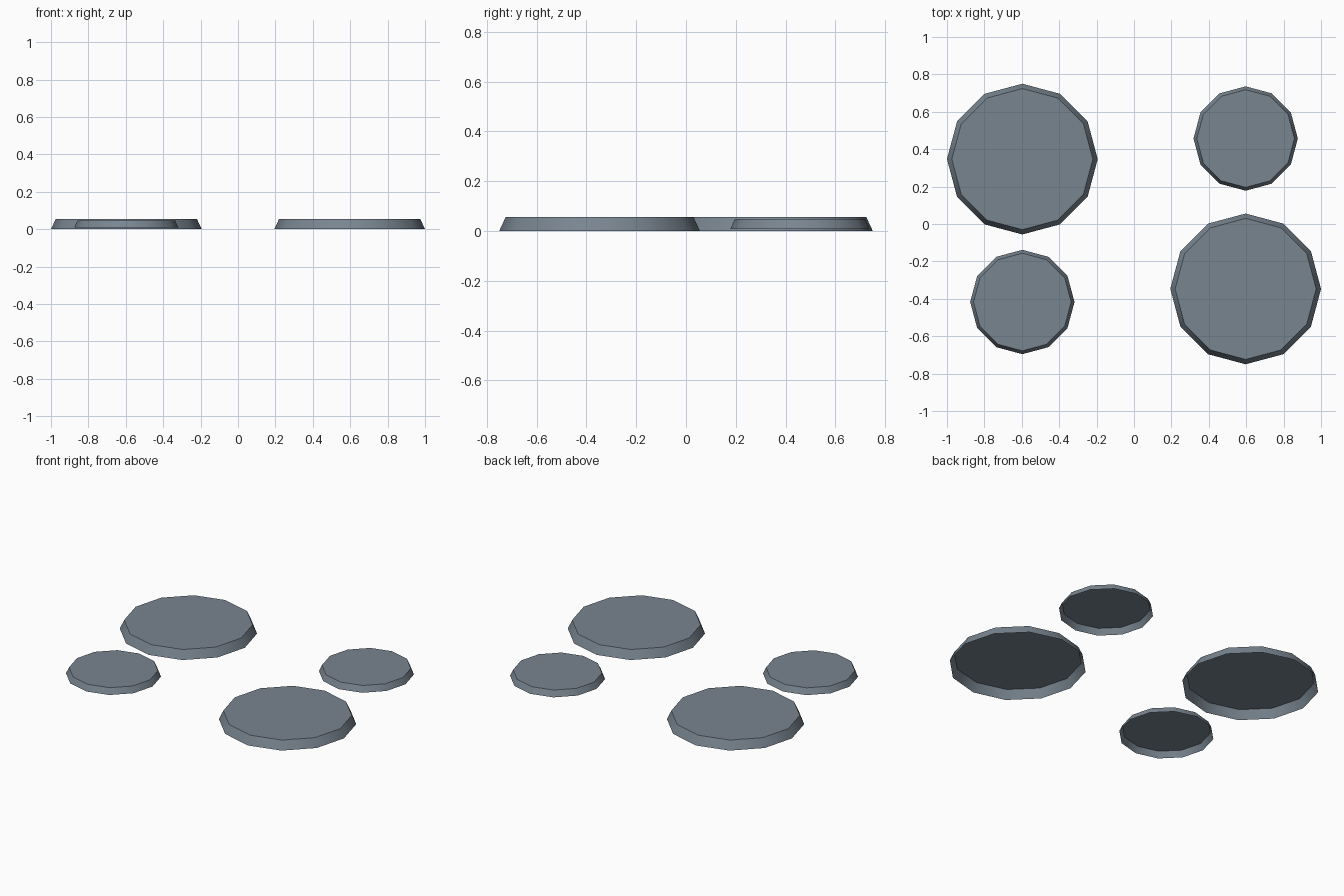
import bpy, bmesh, math

if "Cube" in bpy.data.objects:
    bpy.data.objects.remove(bpy.data.objects["Cube"])

stone = bpy.data.materials.new("slate grey")
stone.diffuse_color = (0.19, 0.235, 0.28, 1)
stone.use_nodes = True
stone.node_tree.nodes["Principled BSDF"].inputs["Base Color"].default_value = stone.diffuse_color

HEIGHT, RADIUS, TOP = 0.056, 0.403, 0.377


def stepping_stone(name, x, y, scale):
    """Twelve-sided tapered disc, open underneath, smooth round the rim."""
    bpy.ops.mesh.primitive_cone_add(
        vertices=12, radius1=RADIUS * scale, radius2=TOP * scale,
        depth=HEIGHT * scale, location=(x, y, HEIGHT / 2))
    ob = bpy.context.object
    ob.name = name
    ob.data.materials.append(stone)

    # Open the underside
    bm = bmesh.new()
    bm.from_mesh(ob.data)
    base = [f for f in bm.faces if f.normal.z < -0.9]
    bmesh.ops.delete(bm, geom=base, context='FACES_ONLY')
    bm.to_mesh(ob.data)
    bm.free()
    bpy.ops.object.shade_smooth_by_angle(angle=math.radians(40))


# Two large and two small stones
stepping_stone("large_stone_left", -0.597, 0.347, 1)
stepping_stone("large_stone_right", 0.597, -0.347, 1)
stepping_stone("small_stone_left", -0.597, -0.417, 0.692)
stepping_stone("small_stone_right", 0.597, 0.457, 0.692)
